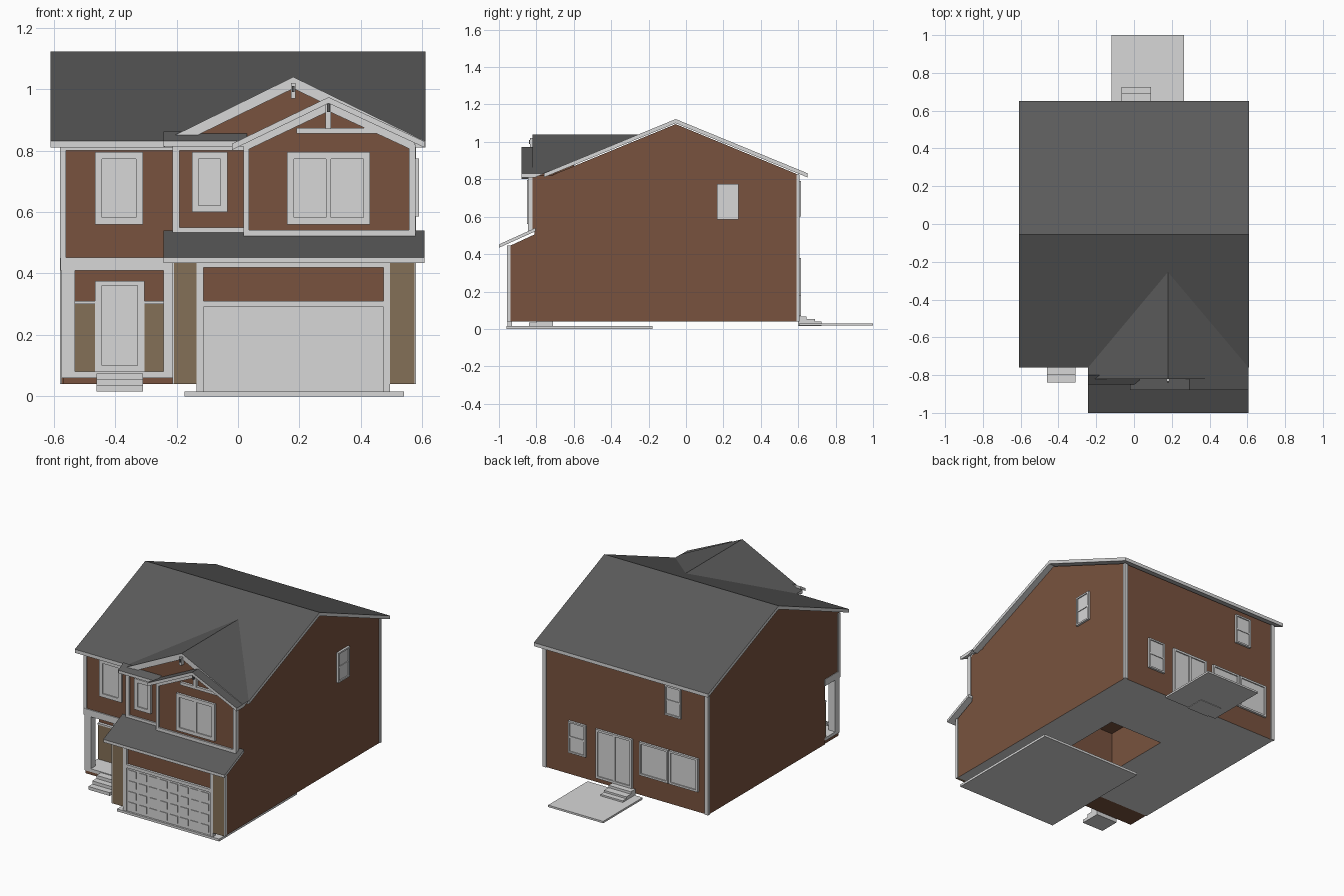
import bpy, bmesh

if "Cube" in bpy.data.objects:
    bpy.data.objects.remove(bpy.data.objects["Cube"])


def material(name, rgb):
    m = bpy.data.materials.new(name)
    m.diffuse_color = (*rgb, 1)
    m.use_nodes = True
    m.node_tree.nodes["Principled BSDF"].inputs["Base Color"].default_value = m.diffuse_color
    return m


BROWN = material("brown siding", (0.19, 0.086, 0.049))
WHITE = material("white trim", (0.68, 0.68, 0.68))
TAN = material("tan stone", (0.23, 0.16, 0.095))
ROOF = material("dark shingles", (0.105, 0.105, 0.105))


def finish(name, bm, mats, rule=None):
    bmesh.ops.recalc_face_normals(bm, faces=bm.faces)
    bm.normal_update()
    if rule:
        for f in bm.faces:
            f.material_index = int(rule(f))
    me = bpy.data.meshes.new(name)
    bm.to_mesh(me)
    bm.free()
    for m in mats:
        me.materials.append(m)
    ob = bpy.data.objects.new(name, me)
    bpy.context.collection.objects.link(ob)
    return ob


def boxes(name, mat, *dims):
    """One object made of boxes given as (x0, x1, y0, y1, z0, z1)."""
    bm = bmesh.new()
    for x0, x1, y0, y1, z0, z1 in dims:
        vs = bmesh.ops.create_cube(bm, size=1)["verts"]
        for v in vs:
            v.co = (x1 if v.co.x > 0 else x0, y1 if v.co.y > 0 else y0, z1 if v.co.z > 0 else z0)
    return finish(name, bm, [mat])


def prism(name, pts, axis, a, b, mats, rule=None, back=None):
    """Profile extruded along x (points are y,z) or along y (points are x,z)."""
    bm = bmesh.new()

    def put(p, d):
        return bm.verts.new((d, p[0], p[1]) if axis == "x" else (p[0], d, p[1]))
    v0 = [put(p, a) for p in pts]
    v1 = [put(p, back(p[1]) if back else b) for p in pts]
    bm.faces.new(v0)
    bm.faces.new(v1)
    n = len(pts)
    for i in range(n):
        bm.faces.new((v0[i], v0[(i + 1) % n], v1[(i + 1) % n], v1[i]))
    return finish(name, bm, mats, rule)


def is_top(f):
    return f.normal.z > 0.3


def is_bottom(f):
    return f.normal.z < -0.9


def roof(name, line, t, axis, a, b, back=None):
    """Roof slab: dark upper faces, white edges and soffit."""
    pts = line + [(p, z - t) for p, z in reversed(line)]
    return prism(name, pts, axis, a, b, [WHITE, ROOF], is_top, back)


def rake(name, line, t, a, b):
    prism(name, line + [(p, z - t) for p, z in reversed(line)], "y", a, b, [WHITE])


def window(name, face, pos, u0, u1, z0, z1, panes=1, rail=False, w=0.022):
    """Frame bars, mullions and a recessed pane on a front, back or right wall."""
    sign = -1 if face == "front" else 1
    parts = [(u0, u1, z0, z0 + w, .014), (u0, u1, z1 - w, z1, .014),
             (u0, u0 + w, z0, z1, .014), (u1 - w, u1, z0, z1, .014), (u0, u1, z0, z1, .007)]
    for i in range(1, panes):
        c = u0 + (u1 - u0) * i / panes
        parts.append((c - .008, c + .008, z0, z1, .013))
    if rail:
        c = (z0 + z1) / 2
        parts.append((u0, u1, c - .005, c + .005, .011))
    dims = []
    for p0, p1, q0, q1, d in parts:
        lo, hi = sorted((pos - sign * .004, pos + sign * d))
        dims.append((lo, hi, p0, p1, q0, q1) if face == "right" else (p0, p1, lo, hi, q0, q1))
    boxes(name, WHITE, *dims)


# Main house: upper floor overhangs the porch
house = prism("main_house", [(.6, .04), (.6, .825), (-.055, 1.095), (-.71, .825), (-.71, .43),
              (-.57, .43), (-.57, .04)], "x", -.575, .575, [BROWN, WHITE], is_bottom)
# Open cavity in the underside
cutter = boxes("cavity_cutter", BROWN, (-.08, .30, -.3, .15, -.1, .3))
cutter.hide_render = True
mod = house.modifiers.new("cavity", "BOOLEAN")
mod.object, mod.operation, mod.solver = cutter, "DIFFERENCE", "EXACT"
cut_mesh = bpy.data.meshes.new_from_object(house.evaluated_get(bpy.context.evaluated_depsgraph_get()))
house.modifiers.clear()
house.data = cut_mesh
bpy.data.objects.remove(cutter)

# Garage and the upper bays
prism("garage_walls", [(-.94, .04), (-.94, .445), (-.81, .505), (-.57, .505), (-.57, .04)],
      "x", -.21, .575, [BROWN, WHITE], is_bottom)
prism("upper_bay", [(-.21, .48), (.575, .48), (.575, .82), (.18, 1.02), (-.21, .82)],
      "y", -.81, -.6, [BROWN])
prism("right_gable_bay", [(.02, .52), (.575, .52), (.575, .815), (.295, .95), (.02, .815)],
      "y", -.835, -.8, [BROWN])

# Roofs
roof("main_roof", [(-.76, .832), (-.055, 1.122), (.65, .832)], .022, "x", -.61, .61)
roof("large_gable_roof", [(-.243, .832), (.18, 1.04), (.607, .832)], .022, "y", -.82, 0,
     back=lambda z: -.05 - (1.122 - z) / .4113)
roof("small_gable_roof", [(-.02, .822), (.295, .974), (.607, .83)], .02, "y", -.88, -.805)
roof("pent_roof", [(-.85, .832), (-.8, .862)], .018, "x", -.243, .03)
roof("garage_roof", [(-1, .452), (-.805, .54)], .018, "x", -.243, .607)

# Gable trim
rake("large_gable_trim", [(-.21, .83), (.18, 1.02), (.575, .83)], .018, -.818, -.8)
rake("small_gable_trim", [(.02, .825), (.295, .956), (.575, .826)], .028, -.846, -.83)
boxes("gable_truss", WHITE, (.19, .455, -.85, -.83, .855, .873), (.285, .303, -.855, -.83, .87, .95),
      (.172, .188, -.835, -.81, .97, 1.02))
boxes("gable_brackets", ROOF, (.289, .299, -.872, -.85, .925, .955), (.176, .184, -.84, -.83, .99, 1.01))

# Corner boards and wall bands
boxes("right_bay_trim", WHITE, (.018, .036, -.846, -.81, .52, .82), (.557, .578, -.846, -.82, .52, .82),
      (.018, .578, -.846, -.83, .52, .541))
boxes("middle_bay_trim", WHITE, (-.213, -.19, -.82, -.79, .53, .82), (-.21, .02, -.82, -.8, .53, .55),
      (-.21, .02, -.82, -.8, .8, .82))
boxes("corner_boards", WHITE, (-.58, -.56, -.715, -.695, .45, .82),
      *[(min(s * .555, s * .58), max(s * .555, s * .58), .59, .607, .04, .825) for s in (-1, 1)],
      (-.575, -.21, -.715, -.7, .8, .82))

# Garage front
boxes("stone_columns", TAN, (-.21, -.135, -.957, -.93, .04, .437), (.495, .575, -.957, -.93, .04, .437))
boxes("garage_corner_boards", WHITE, (.574, .579, -.958, -.938, .04, .445), (-.214, -.209, -.958, -.938, .04, .437))
boxes("garage_door_frame", WHITE, (-.135, -.113, -.955, -.93, .015, .437), (.473, .495, -.955, -.93, .015, .437),
      (-.135, .495, -.955, -.93, .42, .437), (-.135, .495, -.955, -.93, .29, .31))
cols, rows = 8, 4
pw, ph = .58 / cols, .27 / rows
panels = [(-.11 + c * pw + .009, -.11 + (c + 1) * pw - .009, -.952, -.945,
           .02 + r * ph + .012, .02 + (r + 1) * ph - .012) for c in range(cols) for r in range(rows)]
boxes("garage_door", WHITE, (-.135, .495, -.948, -.93, .015, .3), *panels)
boxes("driveway", WHITE, (-.175, .54, -.96, -.18, 0, .015))

# Porch
boxes("porch_floor", WHITE, (-.575, -.21, -.715, -.56, .06, .08))
boxes("porch_base", BROWN, (-.57, -.21, -.71, -.56, .04, .06))
boxes("porch_posts", WHITE, (-.575, -.53, -.715, -.67, .07, .42), (-.242, -.208, -.715, -.67, .07, .42))
boxes("porch_beam", WHITE, (-.578, -.208, -.717, -.67, .41, .452), (-.578, -.535, -.71, -.565, .41, .452))
boxes("porch_stone", TAN, (-.572, -.46, -.582, -.565, .08, .3), (-.31, -.21, -.582, -.565, .08, .3))
boxes("stone_cap", WHITE, (-.572, -.46, -.588, -.565, .3, .31), (-.31, -.21, -.588, -.565, .3, .31))
boxes("front_door", WHITE, (-.465, -.305, -.585, -.565, .08, .375), (-.445, -.325, -.59, -.565, .1, .36))
for name, x0, x1, y, s, tops in (("front_steps", -.46, -.31, -.71, -1, ((.13, .035), (.09, .055), (.05, .075))),
                                 ("back_steps", -.065, .09, .6, 1, ((.125, .04), (.09, .052), (.045, .067)))):
    boxes(name, WHITE, *[(x0, x1, min(y, y + s * d), max(y, y + s * d), .015, z) for d, z in tops])
boxes("patio", WHITE, (-.12, .265, .605, 1, .018, .03))

# Windows
window("left_front_window", "front", -.71, -.465, -.31, .56, .795)
window("middle_front_window", "front", -.81, -.15, -.035, .6, .795)
window("right_front_window", "front", -.835, .16, .43, .56, .795, panes=2)
window("side_window", "right", .575, .165, .28, .585, .775, rail=True, w=.01)
window("back_small_window", "back", .6, .276, .397, .18, .38, rail=True, w=.01)
window("back_sliding_door", "back", .6, -.05, .205, .07, .38, panes=2, w=.014)
window("back_window_pair_a", "back", .6, -.302, -.1, .17, .38, w=.012)
window("back_window_pair_b", "back", .6, -.51, -.308, .17, .38, w=.012)
window("back_upper_window", "back", .6, -.39, -.278, .6, .79, rail=True, w=.01)
